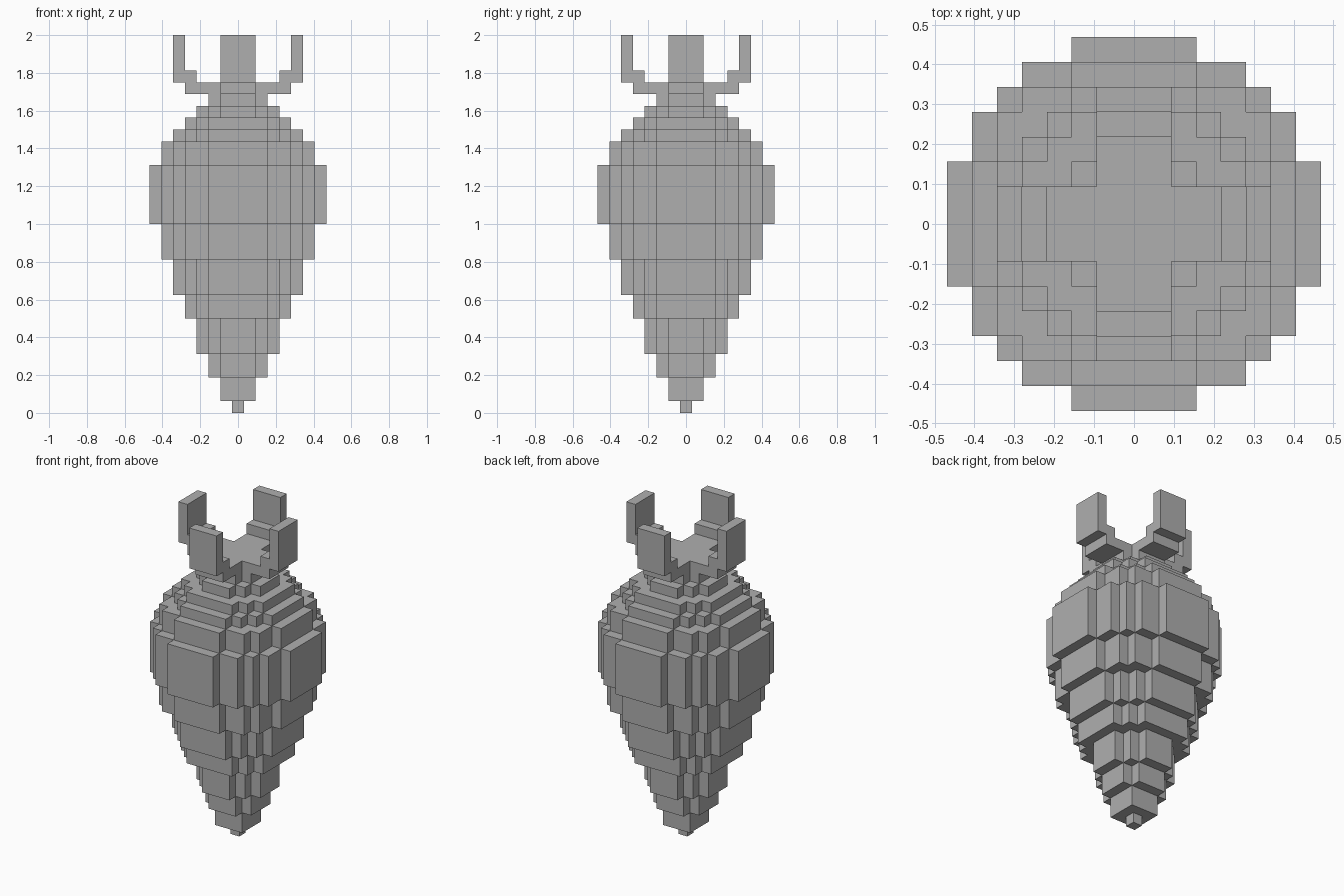
import bpy
import bmesh
from math import pi
from mathutils import Matrix, Vector

UNIT = 1 / 16  # size of one block

cube = bpy.data.objects.get("Cube")
if cube:
    bpy.data.objects.remove(cube, do_unlink=True)

grey = bpy.data.materials.new("plain grey")
grey.use_nodes = True
colour = (0.43, 0.43, 0.43, 1)
grey.diffuse_color = colour
grey.node_tree.nodes["Principled BSDF"].inputs["Base Color"].default_value = colour


def stepped_outline(steps):
    """Blocky round outline: each width pairs with the one mirrored in the list."""
    quarter = []
    for i, x in enumerate(steps):
        y = steps[-1 - i]
        quarter.append((x, y))
        if i + 1 < len(steps):
            quarter.append((steps[i + 1], y))
    outline = []
    for turn in range(4):
        outline += quarter
        quarter = [(-y, x) for x, y in quarter]
    return outline


def add_prism(bm, points, sweep):
    face = bm.faces.new([bm.verts.new(p) for p in points])
    result = bmesh.ops.extrude_face_region(bm, geom=[face], use_keep_orig=True)
    moved = [v for v in result["geom"] if isinstance(v, bmesh.types.BMVert)]
    bmesh.ops.translate(bm, verts=moved, vec=sweep)


def finish(bm, name):
    bmesh.ops.recalc_face_normals(bm, faces=bm.faces)
    bmesh.ops.scale(bm, vec=(UNIT, UNIT, UNIT), verts=bm.verts)
    mesh = bpy.data.meshes.new(name)
    bm.to_mesh(mesh)
    bm.free()
    mesh.materials.append(grey)
    obj = bpy.data.objects.new(name, mesh)
    bpy.context.collection.objects.link(obj)
    return obj


def add_tiers(name, tiers, z):
    bm = bmesh.new()
    for steps, height in tiers:
        points = [(x, y, z) for x, y in stepped_outline(steps)]
        add_prism(bm, points, (0, 0, height))
        z += height
    finish(bm, name)
    return z


# Stepped round outlines, from the tip to the widest band
TIP = [0.5]
SQUARE = [1.5]
TINY = [2.5, 1.5]
SMALL = [3.5, 2.5, 1.5]
MEDIUM = [4.5, 3.5, 2.5]
LARGE = [5.5, 4.5, 3.5, 2.5]
WIDE = [6.5, 5.5, 4.5, 2.5]
WIDEST = [7.5, 6.5, 5.5, 4.5, 2.5]
CROSS = [4.5, 1.5]

# Body: tapering lower part, middle band, shoulder and neck
z = add_tiers("lower_body", [(TIP, 1), (SQUARE, 2), (TINY, 2), (SMALL, 3),
                             (MEDIUM, 2), (LARGE, 3), (WIDE, 3)], 0)
z = add_tiers("middle_band", [(WIDEST, 5)], z)
z = add_tiers("shoulder", [(WIDE, 2), (LARGE, 1), (MEDIUM, 1), (SMALL, 1)], z)
z = add_tiers("neck", [(TINY, 1)], z)

# Crown: cross-shaped floor with four upright prongs
z = add_tiers("crown_floor", [(CROSS, 1)], z)
profile = [(3.5, 0), (5.5, 0), (5.5, 4), (4.5, 4), (4.5, 1), (3.5, 1)]
for turn, side in enumerate(("left", "back", "right", "front")):
    bm = bmesh.new()
    add_prism(bm, [(x, -1.5, z + h) for x, h in profile], (0, 3, 0))
    bmesh.ops.rotate(bm, verts=bm.verts, cent=Vector(),
                     matrix=Matrix.Rotation(turn * pi / 2, 3, "Z"))
    finish(bm, f"crown_prong_{side}")
